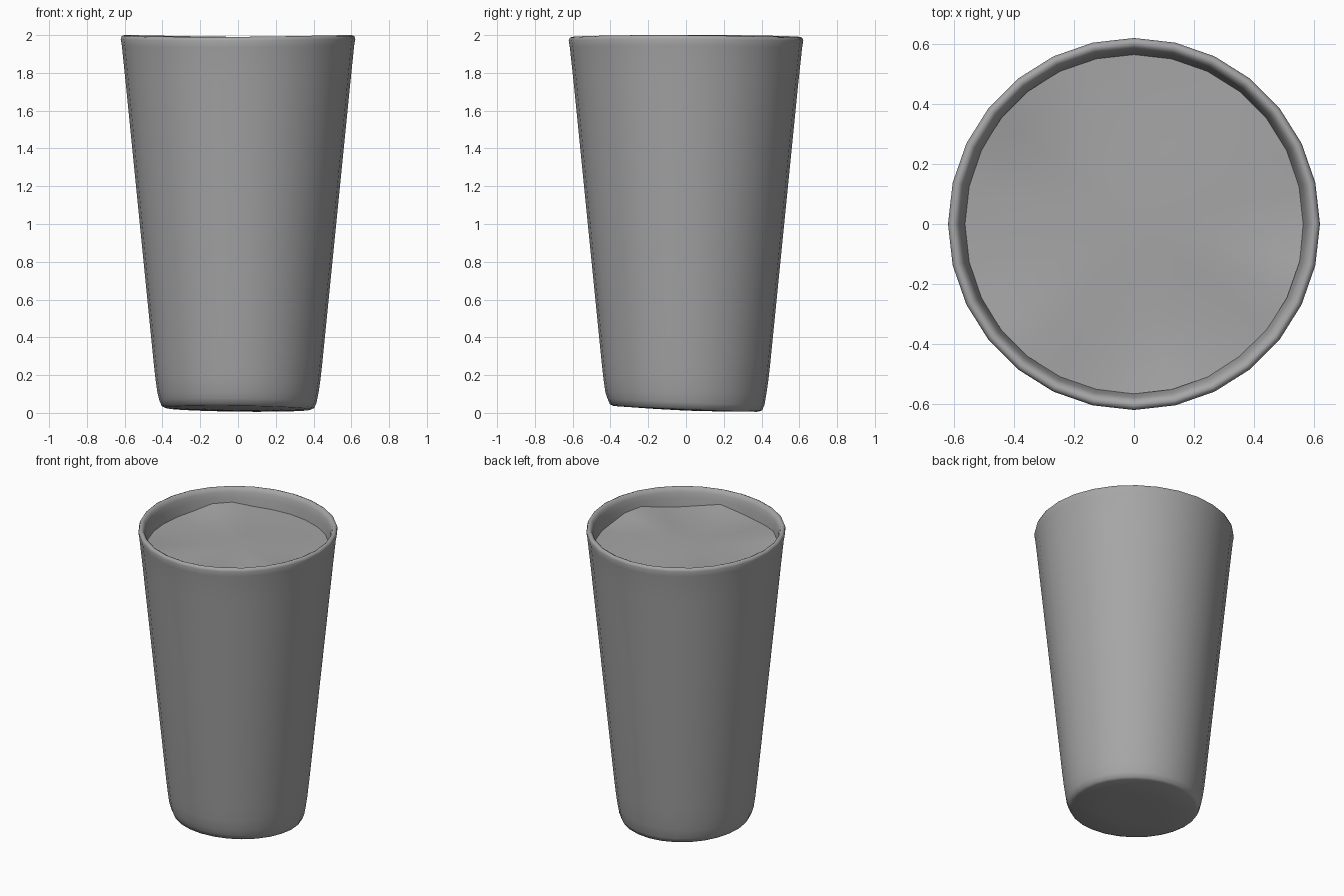
import bpy, bmesh, math

cube = bpy.data.objects.get("Cube")
if cube:
    bpy.data.objects.remove(cube, do_unlink=True)

SIDES = 28

grey = bpy.data.materials.new("mid_grey")
grey.use_nodes = True
grey.diffuse_color = (0.38, 0.38, 0.38, 1)
grey.node_tree.nodes["Principled BSDF"].inputs["Base Color"].default_value = grey.diffuse_color


def lathe(name, profile, warp, angle):
    """Spin a profile of (radius, height) about z; radius 0 closes to a point."""
    bm = bmesh.new()
    rings = []
    for r, z in profile:
        count = SIDES if r > 0 else 1
        ring = []
        for i in range(count):
            a = math.tau * i / SIDES
            ring.append(bm.verts.new((r * math.cos(a), r * math.sin(a), z + warp(r, a, z))))
        rings.append(ring)
    for low, high in zip(rings, rings[1:]):
        for i in range(SIDES):
            j = (i + 1) % SIDES
            quad = [low[i % len(low)], low[j % len(low)], high[j % len(high)], high[i % len(high)]]
            bm.faces.new(list(dict.fromkeys(quad)))
    mesh = bpy.data.meshes.new(name)
    bm.to_mesh(mesh)
    bm.free()
    obj = bpy.data.objects.new(name, mesh)
    bpy.context.collection.objects.link(obj)
    mesh.materials.append(grey)
    bpy.ops.object.select_all(action="DESELECT")
    obj.select_set(True)
    bpy.context.view_layer.objects.active = obj
    bpy.ops.object.shade_smooth_by_angle(angle=math.radians(angle))
    return obj


def cup_warp(r, a, z):
    # Slightly tilted foot and gently uneven lip
    if z < 0.1:
        return -0.04 * r * math.sin(a) - 0.012 * r * math.cos(a)
    if z > 1.8:
        return 0.005 * math.cos(2 * a + 0.5)
    return 0


def liquid_warp(r, a, z):
    # Ripples rising into small crests along the wall
    t = r / 0.57
    wave = 0.006 * math.sin(5 * r * math.cos(a) + 1) * math.cos(6 * r * math.sin(a))
    for crest, height in ((-135, 0.02), (-77, 0.04), (-21, 0.04), (135, 0.035)):
        gap = (a - math.radians(crest) + math.pi) % math.tau - math.pi
        wave += height * t ** 3 * math.exp(-(gap / 0.22) ** 2)
    return wave


# Cup: foot, tapered wall, rounded lip and inner wall
lathe("cup", [
    (0, 0.012), (0.2, 0.016), (0.385, 0.022), (0.403, 0.03), (0.416, 0.06),
    (0.427, 0.11), (0.437, 0.18), (0.448, 0.28), (0.52, 1.0), (0.595, 1.75),
    (0.615, 1.94), (0.621, 1.975), (0.616, 1.99), (0.604, 1.995), (0.59, 1.988),
    (0.58, 1.965), (0.573, 1.93), (0.564, 1.86), (0.55, 1.7), (0.475, 1.0),
    (0.4, 0.25), (0.36, 0.14), (0, 0.12),
], cup_warp, 50)

# Liquid surface just below the lip
lathe("liquid_surface", [(0.567 * (1 - i / 8), 1.872) for i in range(8)] + [(0, 1.872)],
      liquid_warp, 40)
